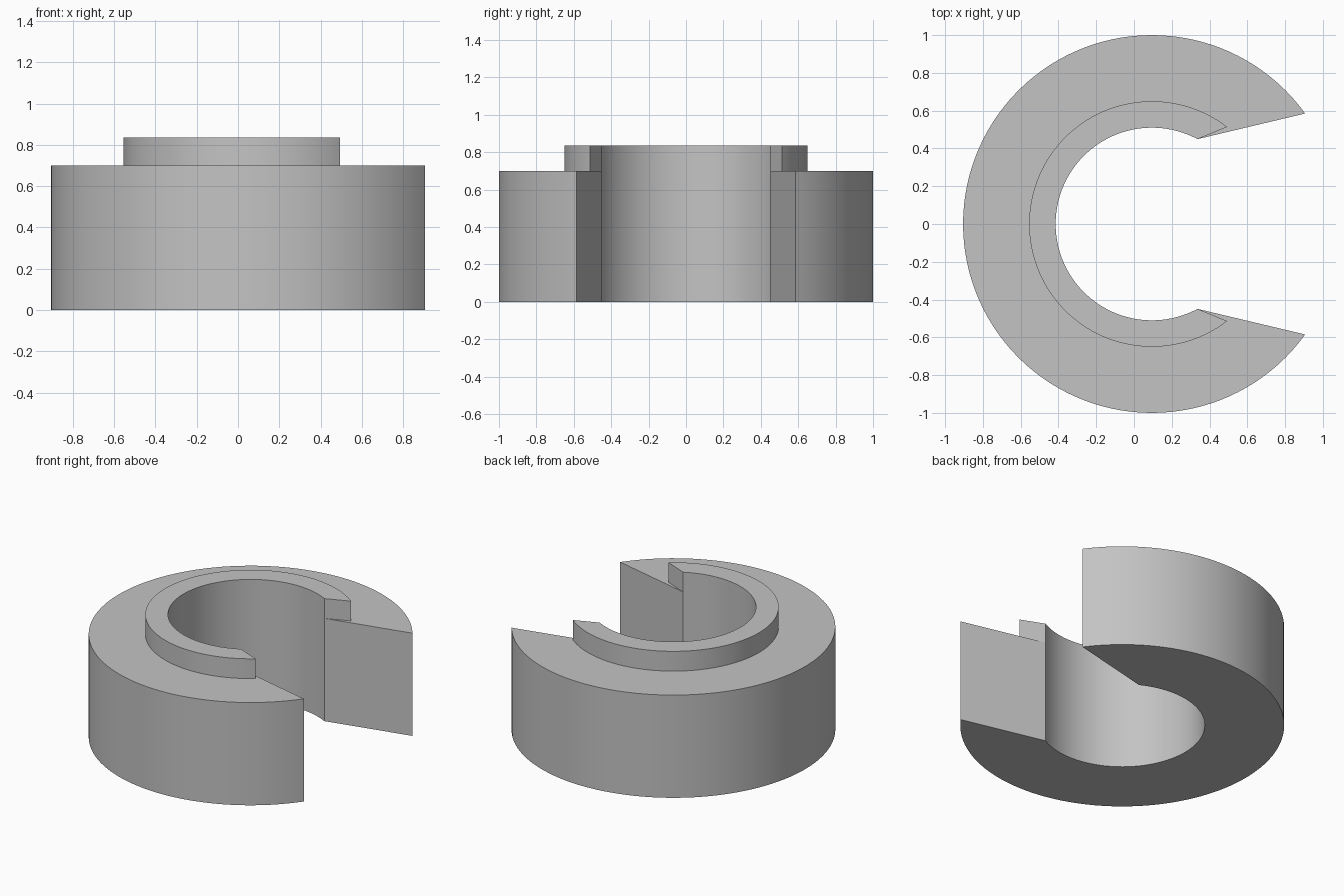
import bpy, bmesh
from math import sin, cos, radians
from mathutils import Vector

cube = bpy.data.objects.get("Cube")
if cube:
    bpy.data.objects.remove(cube)

CENTRE_X = 0.095
SEGMENTS = 96

grey = bpy.data.materials.new("plain grey")
grey.use_nodes = True
grey.diffuse_color = (0.55, 0.55, 0.55, 1)
grey.node_tree.nodes["Principled BSDF"].inputs["Base Color"].default_value = grey.diffuse_color


def arc(bm, radius, gap, z):
    """Arc of vertices open towards +x, from +gap degrees round to -gap."""
    verts = []
    for i in range(SEGMENTS + 1):
        a = radians(gap + (360 - 2 * gap) * i / SEGMENTS)
        verts.append(bm.verts.new((CENTRE_X + radius * cos(a), radius * sin(a), z)))
    return verts


def open_ring(name, inner, outer, z0, z1):
    """C-shaped solid; inner and outer are (radius, half gap angle)."""
    bm = bmesh.new()
    a, b = arc(bm, *inner, z0), arc(bm, *outer, z0)
    faces = [bm.faces.new((a[i], b[i], b[i + 1], a[i + 1])) for i in range(SEGMENTS)]
    top = bmesh.ops.extrude_face_region(bm, geom=faces, use_keep_orig=True)["geom"]
    bmesh.ops.translate(bm, vec=Vector((0, 0, z1 - z0)),
                        verts=[g for g in top if isinstance(g, bmesh.types.BMVert)])
    bmesh.ops.recalc_face_normals(bm, faces=bm.faces)
    mesh = bpy.data.meshes.new(name)
    bm.to_mesh(mesh)
    bm.free()
    mesh.materials.append(grey)
    obj = bpy.data.objects.new(name, mesh)
    bpy.context.collection.objects.link(obj)
    bpy.ops.object.select_all(action='DESELECT')
    obj.select_set(True)
    bpy.context.view_layer.objects.active = obj
    bpy.ops.object.shade_smooth_by_angle(angle=radians(20))


# Thick lower ring and the thin raised collar around its bore
bore = (0.51, 61.8)
open_ring("ring_body", bore, (1.0, 35.8), 0, 0.70)
open_ring("raised_collar", bore, (0.65, 52.2), 0.70, 0.835)
